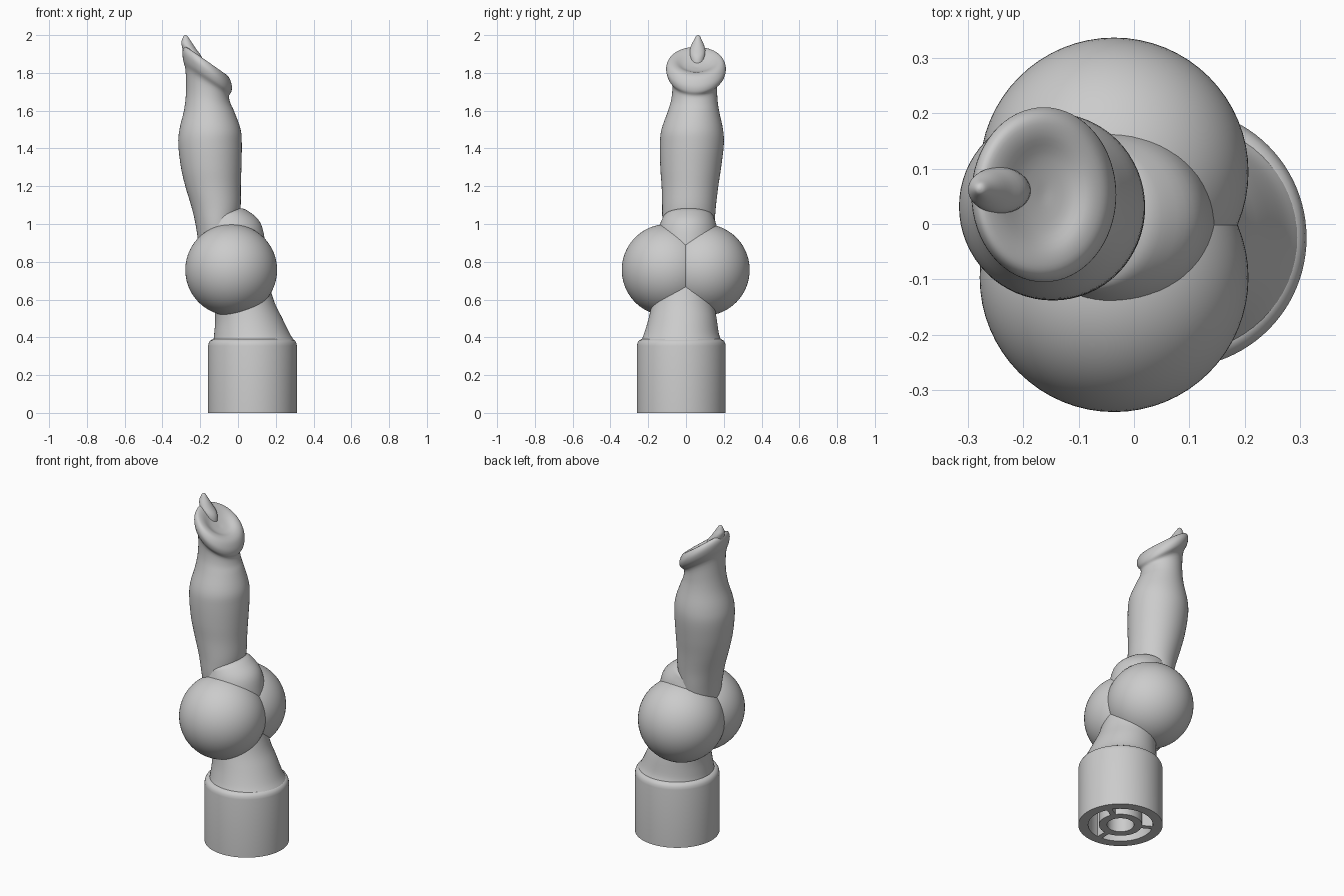
import bpy, bmesh, math

if "Cube" in bpy.data.objects:
    bpy.data.objects.remove(bpy.data.objects["Cube"])

grey = bpy.data.materials.new("plain grey")
grey.diffuse_color = (0.6, 0.6, 0.6, 1)
grey.use_nodes = True
grey.node_tree.nodes["Principled BSDF"].inputs["Base Color"].default_value = grey.diffuse_color


def finish(name, bm, angle=40):
    bmesh.ops.recalc_face_normals(bm, faces=bm.faces)
    mesh = bpy.data.meshes.new(name)
    bm.to_mesh(mesh)
    bm.free()
    mesh.materials.append(grey)
    ob = bpy.data.objects.new(name, mesh)
    bpy.context.collection.objects.link(ob)
    bpy.ops.object.select_all(action='DESELECT')
    ob.select_set(True)
    bpy.context.view_layer.objects.active = ob
    bpy.ops.object.shade_smooth_by_angle(angle=math.radians(angle))
    return ob


def smooth_rings(rings, steps):
    """Catmull-Rom interpolation of ring parameters."""
    out = []
    for i in range(len(rings) - 1):
        p = [rings[max(0, min(len(rings) - 1, i + k))] for k in (-1, 0, 1, 2)]
        for s in range(steps):
            t = s / steps
            out.append([0.5 * (2 * b + (c - a) * t + (2 * a - 5 * b + 4 * c - d) * t * t
                               + (3 * b - a - 3 * c + d) * t ** 3) for a, b, c, d in zip(*p)])
    return out + [list(rings[-1])]


def loft(name, rings, steps=4, sides=64):
    """Rings are (x, y, radius x, radius y, z, downward slope along x)."""
    bm = bmesh.new()
    loops = []
    for x, y, rx, ry, z, slope in smooth_rings(rings, steps):
        loop = []
        for k in range(sides):
            a = 2 * math.pi * k / sides
            dx = rx * math.cos(a)
            loop.append(bm.verts.new((x + dx, y + ry * math.sin(a), z - slope * dx)))
        loops.append(loop)
    for lo, hi in zip(loops, loops[1:]):
        for k in range(sides):
            n = (k + 1) % sides
            bm.faces.new((lo[k], lo[n], hi[n], hi[k]))
    bm.faces.new(loops[0])
    bm.faces.new(loops[-1])
    return finish(name, bm, 60)


def lathe(name, profile, closed, center, sides=96):
    bm = bmesh.new()
    pts = [bm.verts.new((r, 0, z)) for r, z in profile]
    edges = [bm.edges.new(e) for e in zip(pts, pts[1:])]
    if closed:
        edges.append(bm.edges.new((pts[-1], pts[0])))
    bmesh.ops.spin(bm, geom=pts + edges, cent=(0, 0, 0), axis=(0, 0, 1),
                   angle=2 * math.pi, steps=sides)
    bmesh.ops.remove_doubles(bm, verts=bm.verts, dist=1e-5)
    bmesh.ops.translate(bm, verts=bm.verts, vec=center)
    return finish(name, bm)


# Hollow cylindrical base with rounded shoulder
BASE = (0.077, -0.025, 0)
DEPTH = 0.25
lathe("base_shell", [(0, DEPTH), (0.18, DEPTH), (0.18, 0), (0.235, 0), (0.235, 0.355),
                     (0.232, 0.37), (0.225, 0.382), (0.212, 0.39), (0, 0.39)], False, BASE)

# Inner ring and three ribs under the base
lathe("base_inner_ring", [(0.075, 0), (0.12, 0), (0.12, DEPTH), (0.075, DEPTH)], True, BASE)
for deg in (30, 150, 270):
    bm = bmesh.new()
    bmesh.ops.create_cube(bm, size=1)
    for v in bm.verts:
        x, y, z = v.co
        x, y = 0.15 + x * 0.08, y * 0.03
        a = math.radians(deg)
        v.co = (BASE[0] + x * math.cos(a) - y * math.sin(a),
                BASE[1] + x * math.sin(a) + y * math.cos(a), (z + 0.5) * DEPTH)
    finish("base_rib", bm)

# Leaning stem ending in a tilted dome
loft("stem", [
    (0.083, -0.025, 0.213, 0.211, 0.385, 0),
    (0.074, -0.024, 0.200, 0.198, 0.42, 0),
    (0.057, -0.018, 0.178, 0.180, 0.50, 0),
    (0.028, -0.015, 0.160, 0.163, 0.60, 0),
    (-0.008, -0.003, 0.160, 0.160, 0.75, 0),
    (-0.028, 0.008, 0.173, 0.162, 0.88, -0.05),
    (-0.045, 0.010, 0.166, 0.157, 0.96, -0.25),
    (-0.065, 0.012, 0.128, 0.140, 1.02, -0.33),
    (-0.088, 0.014, 0.096, 0.115, 1.05, -0.35),
    (-0.095, 0.014, 0.010, 0.010, 1.06, -0.35)])

# Pair of round bulbs
for side, y in (("front", -0.097), ("back", 0.094)):
    bm = bmesh.new()
    bmesh.ops.create_uvsphere(bm, u_segments=64, v_segments=40, radius=0.243)
    bmesh.ops.translate(bm, verts=bm.verts, vec=(-0.036, y, 0.757))
    finish("bulb_" + side, bm)

# Swelling column with a flared, dished and tilted top
loft("column", [
    (-0.105, 0.012, 0.105, 0.130, 0.90, 0),
    (-0.112, 0.013, 0.113, 0.138, 1.00, 0),
    (-0.116, 0.016, 0.130, 0.142, 1.09, 0),
    (-0.132, 0.021, 0.147, 0.150, 1.20, 0),
    (-0.142, 0.025, 0.160, 0.161, 1.30, 0),
    (-0.148, 0.031, 0.168, 0.169, 1.42, 0),
    (-0.148, 0.033, 0.162, 0.163, 1.50, 0),
    (-0.152, 0.040, 0.133, 0.135, 1.60, 0.05),
    (-0.157, 0.045, 0.118, 0.121, 1.67, 0.28),
    (-0.163, 0.047, 0.115, 0.121, 1.745, 0.60),
    (-0.163, 0.052, 0.128, 0.149, 1.785, 0.66),
    (-0.163, 0.053, 0.130, 0.158, 1.825, 0.70),
    (-0.163, 0.053, 0.115, 0.142, 1.857, 0.70),
    (-0.163, 0.054, 0.085, 0.110, 1.860, 0.70),
    (-0.163, 0.054, 0.045, 0.065, 1.840, 0.70),
    (-0.163, 0.054, 0.004, 0.006, 1.832, 0.70)])

# Small pointed tip on the high side of the rim
loft("tip", [
    (-0.236, 0.060, 0.050, 0.038, 1.86, 0.5),
    (-0.244, 0.061, 0.052, 0.042, 1.91, 0.5),
    (-0.262, 0.062, 0.038, 0.034, 1.945, 0.4),
    (-0.273, 0.063, 0.022, 0.020, 1.975, 0.2),
    (-0.278, 0.064, 0.010, 0.010, 1.995, 0),
    (-0.279, 0.064, 0.002, 0.002, 2.000, 0)], sides=32)
